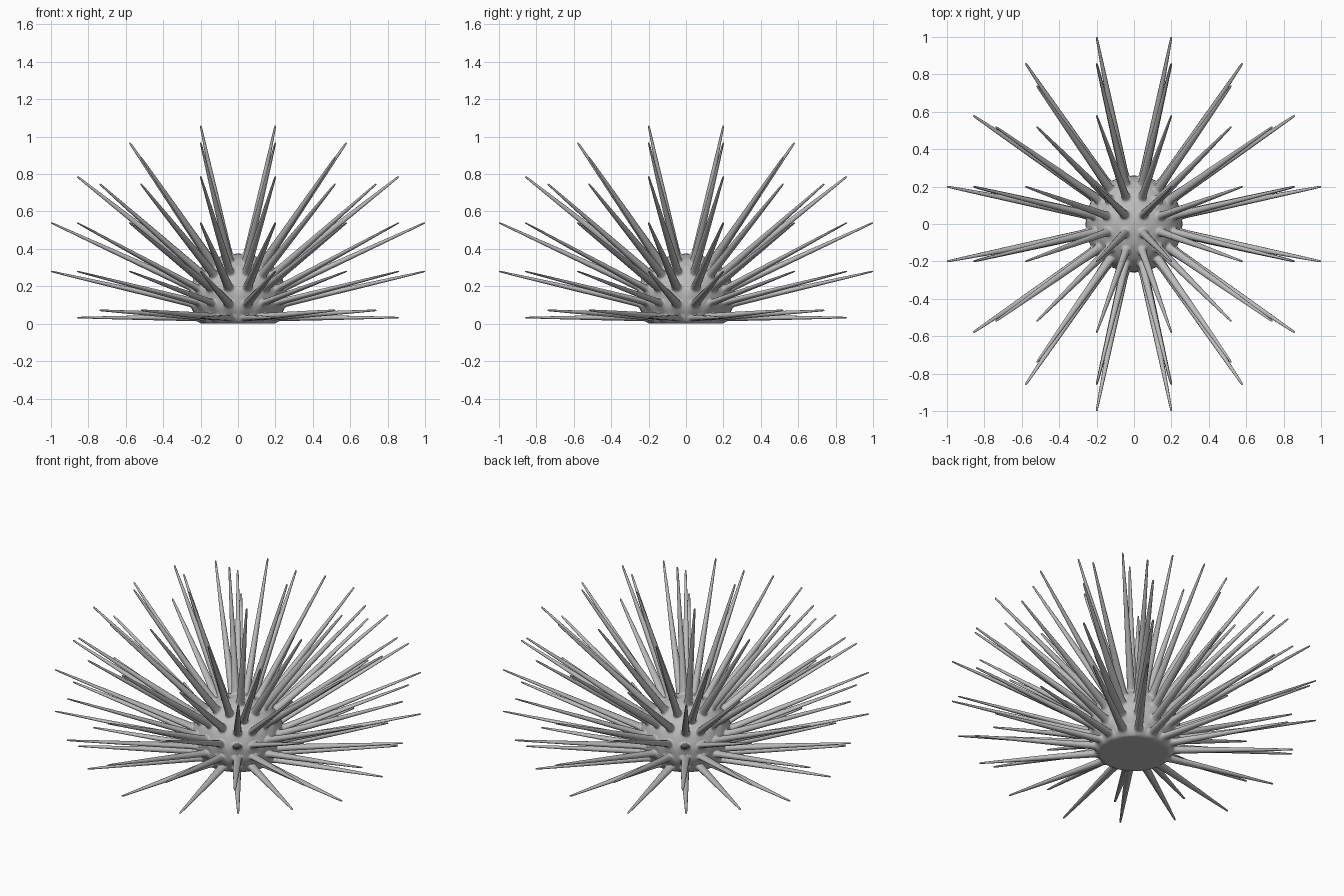
import bpy, bmesh, math
from mathutils import Vector

cube = bpy.data.objects.get("Cube")
if cube:
    bpy.data.objects.remove(cube, do_unlink=True)

grey = bpy.data.materials.new("shell_grey")
grey.use_nodes = True
colour = (0.5, 0.5, 0.5, 1)
grey.diffuse_color = colour
grey.node_tree.nodes["Principled BSDF"].inputs["Base Color"].default_value = colour

# spine tips: the three kinds of direction, as sorted absolute components
KINDS = [Vector((0.2, 0.2, 1.0)), Vector((0.2, 0.58, 0.86)), Vector((0.52, 0.52, 0.74))]


def tip_point(d):
    order = sorted(range(3), key=lambda i: abs(d[i]))
    ranked = Vector([abs(d[i]) for i in order])
    kind = min(KINDS, key=lambda k: (k.normalized() - ranked).length)
    p = Vector()
    for rank, axis in enumerate(order):
        p[axis] = math.copysign(kind[rank], d[axis])
    return Vector((p.x, p.y, 0.41 + 0.65 * p.z))


# body: gridded cube rounded to a squat ball with a flat base
bm = bmesh.new()
bmesh.ops.create_cube(bm, size=2)
bmesh.ops.subdivide_edges(bm, edges=bm.edges[:], cuts=3, use_grid_fill=True)
under = [f for f in bm.faces if f.calc_center_median().z < -0.99]
spiny = [f for f in bm.faces if f not in under]
base_verts = {v for f in under for v in f.verts}
crease = bm.edges.layers.float.new("crease_edge")
for e in bm.edges:
    if sum(f in under for f in e.link_faces) == 1:
        e[crease] = 0.8
for v in bm.verts:
    v.co = Vector([math.tan(c * math.pi / 4) for c in v.co]).normalized()
tips = [tip_point(f.calc_center_median().normalized()) for f in spiny]
for v in bm.verts:
    v.co = Vector((v.co.x * 0.265, v.co.y * 0.265, 0.15 + v.co.z * 0.23))
    if v in base_verts:
        v.co.z = 0
        if any(f not in under for f in v.link_faces):
            v.co.xy = v.co.xy.normalized() * 0.205

# spines: each face inset, then drawn out in tapering rings to its tip
for face, tip in zip(spiny, tips):
    root = face.calc_center_median()
    axis = (tip - root).normalized()
    bmesh.ops.inset_individual(bm, faces=[face], thickness=0.014)
    spokes = []
    for v in face.verts:
        o = v.co - root
        spokes.append((o - axis * o.dot(axis)).normalized())
    for v, s in zip(face.verts, spokes):
        v.co = root + s * 0.034
    for t, r in ((0.05, 0.033), (0.5, 0.022), (0.985, 0.0085), (1.0, 0.007)):
        face = bmesh.ops.extrude_discrete_faces(bm, faces=[face])["faces"][0]
        for v, s in zip(face.verts, spokes):
            v.co = root.lerp(tip, t) + s * r

mesh = bpy.data.meshes.new("spiny_body")
bm.to_mesh(mesh)
bm.free()
mesh.materials.append(grey)
body = bpy.data.objects.new("spiny_body", mesh)
bpy.context.collection.objects.link(body)
sub = body.modifiers.new("smooth", "SUBSURF")
sub.levels = sub.render_levels = 2
for p in mesh.polygons:
    p.use_smooth = True
